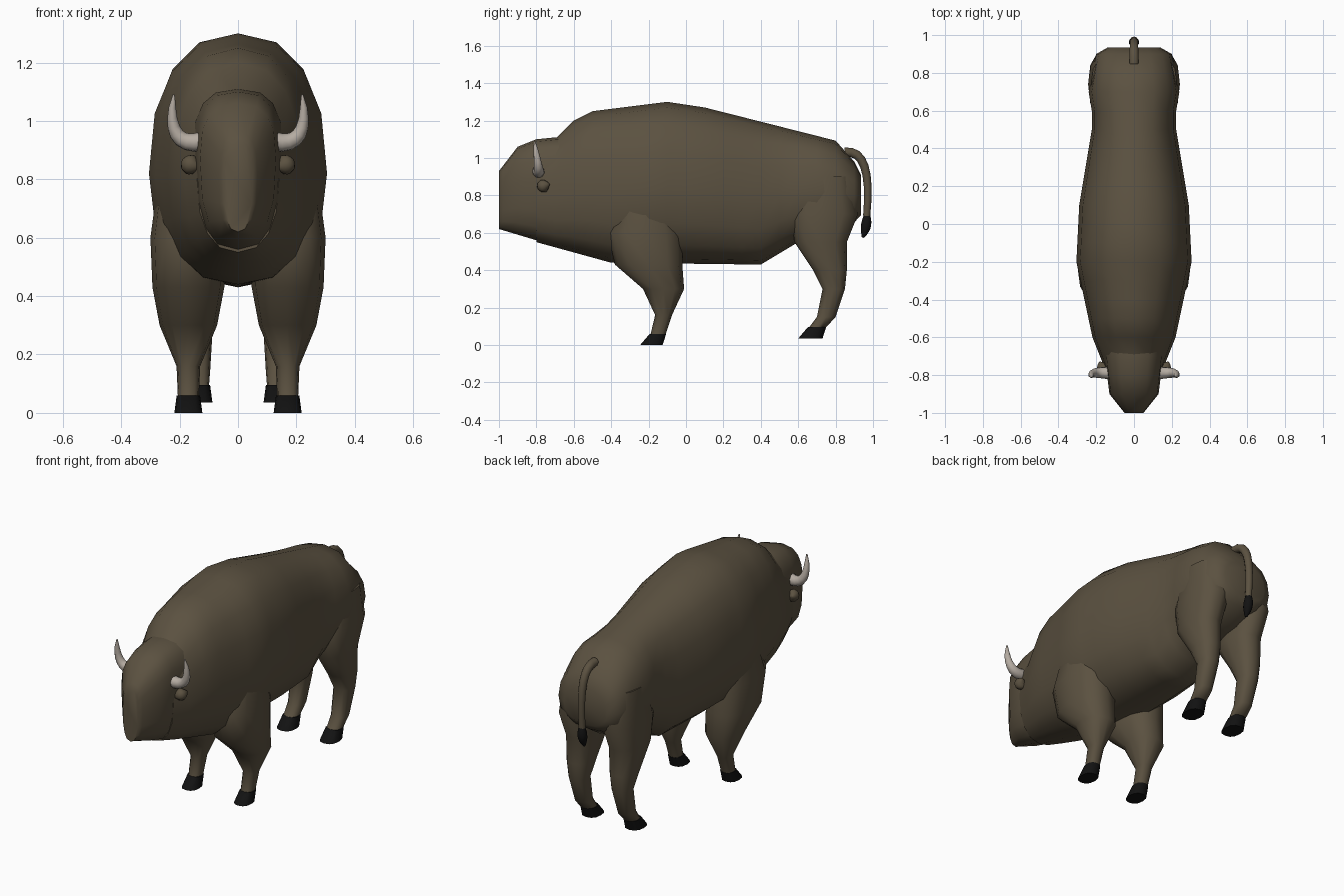
import bpy, bmesh
from math import sin, cos, pi, radians, sqrt
from mathutils import Vector

default_cube = bpy.data.objects.get("Cube")
if default_cube:
    bpy.data.objects.remove(default_cube, do_unlink=True)


def make_material(name, red, green, blue):
    material = bpy.data.materials.new(name)
    material.use_nodes = True
    colour = (red, green, blue, 1)
    material.diffuse_color = colour
    shader = material.node_tree.nodes["Principled BSDF"]
    shader.inputs["Base Color"].default_value = colour
    return material


hide = make_material("brown hide", .105, .083, .052)
ivory = make_material("pale horn", .46, .41, .36)
black = make_material("black hoof", .006, .006, .006)


def loft(name, rings, material, mirrored=False):
    """Skin equal rings and cap both ends."""
    bm = bmesh.new()
    loops = [[bm.verts.new(point) for point in ring] for ring in rings]
    for lower, upper in zip(loops, loops[1:]):
        for i in range(len(lower)):
            bm.faces.new((lower[i - 1], lower[i], upper[i], upper[i - 1]))
    bm.faces.new(loops[0])
    bm.faces.new(loops[-1])
    bmesh.ops.recalc_face_normals(bm, faces=bm.faces)
    mesh = bpy.data.meshes.new(name)
    bm.to_mesh(mesh)
    bm.free()
    mesh.materials.append(material)
    part = bpy.data.objects.new(name, mesh)
    bpy.context.collection.objects.link(part)
    bpy.ops.object.select_all(action="DESELECT")
    bpy.context.view_layer.objects.active = part
    part.select_set(True)
    bpy.ops.object.shade_smooth_by_angle(angle=radians(60))
    if mirrored:
        part.modifiers.new("Mirror", "MIRROR")


def rounded(sides, squareness):
    """Unit circle swollen toward a square."""
    def swell(value):
        return (1 if value > 0 else -1) * abs(value) ** (2 / squareness)
    angles = [2 * pi * i / sides for i in range(sides)]
    return [(swell(cos(angle)), swell(sin(angle))) for angle in angles]


def along(y, profile):
    """Read a height or width off a straight-segment profile."""
    for (start, a), (end, b) in zip(profile, profile[1:]):
        if y <= end:
            return a + (b - a) * max(y - start, 0) / (end - start)
    return profile[-1][1]


def trunk(name, stations, top, bottom, half_width, widest, squareness):
    """Loft between a top, a bottom and a width profile along y."""
    rings = []
    for y in stations:
        high, low, half = (along(y, profile) for profile in (top, bottom, half_width))
        middle = low + widest * (high - low)
        rings.append([(half * across, y,
                       middle + up * (high - middle if up > 0 else middle - low))
                      for across, up in rounded(16, squareness)])
    loft(name, rings, hide)


def leg_ring(x, y, z, half_width, half_depth):
    return [(x + half_width * across, y + half_depth * ahead, z)
            for across, ahead in rounded(12, 2.4)]


def legs(name, x, girth, stations):
    """Pair of legs from (height, y, half depth), with hooves at the ankles."""
    rings = []
    for z, y, depth in stations:
        width = min(depth * .9, girth + depth * .35)
        rings.append(leg_ring(x, y, z, width, depth))
    loft(name + "_legs", rings, hide, mirrored=True)
    cuff = leg_ring(x, y, z + .005, width + .004, depth + .004)
    sole = leg_ring(x, y - .035, z - .055, width + .012, depth + .02)
    loft(name + "_hooves", [cuff, sole], black, mirrored=True)


def horn_shape(name, start, bend, end, radius, material, mirrored=False, steps=8):
    """Round tube along a bent path; radius is a rule of the distance travelled."""
    start, bend, end = Vector(start), Vector(bend), Vector(end)
    rings = []
    for step in range(steps + 1):
        t = step / steps
        centre = start.lerp(bend, t).lerp(bend.lerp(end, t), t)
        forward = (bend - start).lerp(end - bend, t)
        side = forward.cross((bend - start).cross(end - bend)).normalized()
        other = forward.cross(side).normalized()
        rings.append([centre + radius(t) * (side * a + other * b)
                      for a, b in rounded(10, 2)])
    loft(name, rings, material, mirrored)


# Humped body from neck to rump
trunk("body", [i / 10 for i in range(-8, 10)] + [.935],
      top=[(-.7, 1.1), (-.6, 1.2), (-.5, 1.25), (-.1, 1.3), (.1, 1.27), (.85, 1.08), (.94, .9)],
      bottom=[(-.8, .55), (-.4, .44), (.4, .43), (.6, .55), (.85, .6), (.94, .7)],
      half_width=[(-.8, .14), (-.6, .22), (-.2, .305), (.1, .29), (.55, .215),
                  (.7, .24), (.9, .2), (.94, .13)],
      widest=.45, squareness=2.35)

# Head with a blunt muzzle
trunk("head", [-1, -.98, -.9, -.8, -.7, -.6],
      top=[(-1, .93), (-.9, 1.06), (-.8, 1.1), (-.7, 1.11)],
      bottom=[(-1, .62), (-.8, .56)],
      half_width=[(-1, .05), (-.9, .13), (-.7, .155)],
      widest=.6, squareness=2.7)

# Legs and hooves
legs("front", .17, .06, [(.9, -.2, .1), (.6, -.22, .2), (.43, -.2, .18),
                         (.3, -.12, .11), (.16, -.12, .045), (.055, -.15, .04)])
legs("hind", .14, .04, [(.9, .75, .13), (.7, .74, .18), (.55, .72, .14), (.4, .77, .09),
                        (.3, .79, .06), (.15, .75, .05), (.09, .7, .045)])

# Curved horns and small ears
horn_shape("horns", (.12, -.79, .93), (.25, -.78, .9), (.22, -.81, 1.09),
           lambda t: .034 * sqrt(1.01 - t), ivory, mirrored=True)
horn_shape("ears", (.13, -.78, .84), (.17, -.77, .85), (.18, -.73, .86),
           lambda t: .005 + .03 * sin(pi * t), hide, mirrored=True)

# Tail with a dark tuft
horn_shape("tail", (0, .85, 1.03), (0, 1, 1.05), (0, .966, .69),
           lambda t: .026 - .007 * t, hide)
horn_shape("tail_tuft", (0, .968, .72), (0, .97, .64), (0, .945, .575),
           lambda t: .007 + .02 * sin(pi * t), black)
